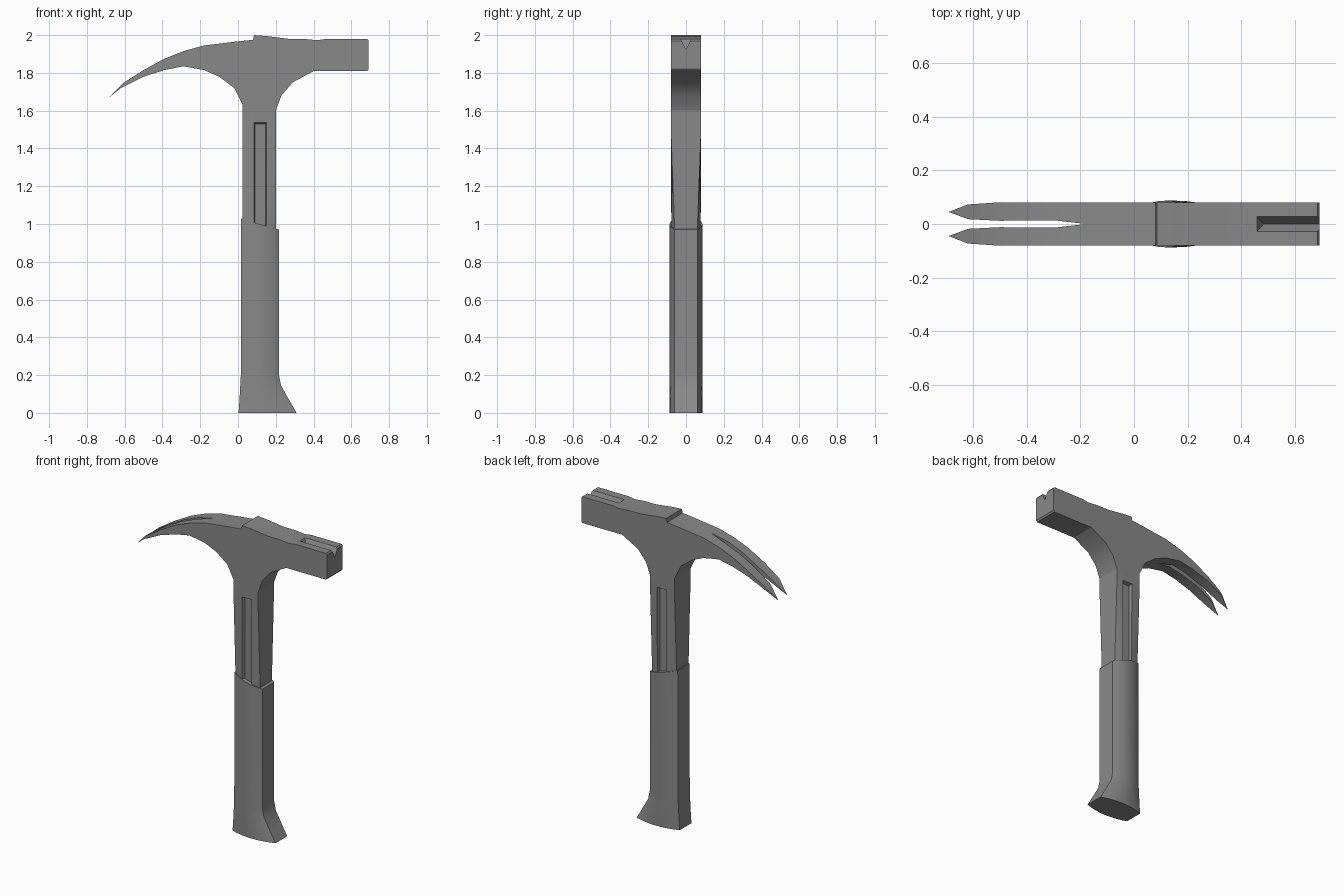
import bpy
import bmesh
import math

cube = bpy.data.objects.get("Cube")
if cube:
    bpy.data.objects.remove(cube)

steel = bpy.data.materials.new("grey_steel")
steel.use_nodes = True
GREY = (0.25, 0.25, 0.25, 1)
steel.diffuse_color = GREY
steel.node_tree.nodes["Principled BSDF"].inputs["Base Color"].default_value = GREY


def make(name, rings, cap=True):
    """Skin a list of equal-length closed rings into an object."""
    bm = bmesh.new()
    rows = [[bm.verts.new(p) for p in ring] for ring in rings]
    n = len(rows[0])
    for a, b in zip(rows, rows[1:]):
        for i in range(n):
            j = (i + 1) % n
            bm.faces.new((a[i], a[j], b[j], b[i]))
    if cap:
        bm.faces.new(rows[0])
        bm.faces.new(rows[-1])
    bmesh.ops.recalc_face_normals(bm, faces=bm.faces)
    mesh = bpy.data.meshes.new(name)
    bm.to_mesh(mesh)
    bm.free()
    mesh.materials.append(steel)
    obj = bpy.data.objects.new(name, mesh)
    bpy.context.collection.objects.link(obj)
    return obj


def activate(obj):
    bpy.ops.object.select_all(action='DESELECT')
    obj.select_set(True)
    bpy.context.view_layer.objects.active = obj


def cut(obj, cutter):
    mod = obj.modifiers.new("cut", 'BOOLEAN')
    mod.operation = 'DIFFERENCE'
    mod.solver = 'EXACT'
    mod.object = cutter
    activate(obj)
    bpy.ops.object.modifier_apply(modifier=mod.name)
    bpy.data.objects.remove(cutter)


def smooth(obj, degrees):
    activate(obj)
    bpy.ops.object.shade_smooth_by_angle(angle=math.radians(degrees))


def plan_prism(name, outline):
    return make(name, [[(x, y, z) for x, y in outline] for z in (1.5, 2.1)])


def lens(x0, x1, edge, middle, height, n=8):
    """Cross-section with flat ends and bowed front and back."""
    ring = []
    for side in (-1, 1):
        for i in range(n + 1):
            t = i / n if side < 0 else 1 - i / n
            y = edge + (middle - edge) * (1 - (2 * t - 1) ** 2)
            ring.append((x0 + (x1 - x0) * t, side * y, height(t)))
    return ring


# Head: side outline swept across its thickness
head_outline = [
    (0.025, 1.6), (0.025, 1.63), (-0.02, 1.72), (-0.1, 1.78), (-0.18, 1.815),
    (-0.29, 1.835), (-0.39, 1.815), (-0.5, 1.78), (-0.62, 1.72), (-0.69, 1.665),
    (-0.61, 1.745), (-0.5, 1.815), (-0.39, 1.875), (-0.29, 1.915), (-0.18, 1.945),
    (0.0, 1.967), (0.08, 1.975), (0.085, 2.0), (0.15, 1.995), (0.27, 1.98),
    (0.35, 1.98), (0.42, 1.973), (0.47, 1.98), (0.685, 1.98), (0.692, 1.97),
    (0.692, 1.82), (0.685, 1.81), (0.4, 1.81), (0.29, 1.75), (0.23, 1.68),
    (0.2, 1.6)]
head = make("hammer_head", [[(x, y, z) for x, z in head_outline] for y in (-0.08, 0.08)])

# Claw: central slit, then pointed outer tips
half_slit = [(-0.3, 0.014), (-0.5, 0.012), (-0.62, 0.018), (-0.7, 0.048)]
slit = [(-0.18, 0)] + half_slit + [(x, -y) for x, y in reversed(half_slit)]
cut(head, plan_prism("slit_cutter", slit))
for s in (-1, 1):
    tip = [(-0.5, 0.081), (-0.62, 0.073), (-0.7, 0.042), (-0.75, 0.042), (-0.75, 0.12), (-0.5, 0.12)]
    cut(head, plan_prism("tip_cutter", [(x, s * y) for x, y in tip]))

# Nail notch: V groove along the top of the striking end
notch = [[(x, -w, 1.99), (x - d, 0, 1.925), (x, w, 1.99)]
         for x, w, d in ((0.455, 0.033, -0.03), (0.75, 0.033, 0))]
cut(head, make("notch_cutter", notch))
smooth(head, 25)

# Neck: rectangular at the head, lens-shaped where it enters the grip
neck = make("neck", [lens(0.025, 0.2, e, 0.08, lambda t, z=z: z)
                     for z, e in ((0.9, 0.057), (1.0, 0.061), (1.5, 0.08), (1.6, 0.08))])
for s in (-1, 1):
    recess = [[(0.118 - w, s * y, 0.92), (0.118 + w, s * y, 0.92),
               (0.118 + w, s * y, top), (0.118 - w, s * y, top)]
              for w, y, top in ((0.036, 0.085, 1.54), (0.027, 0.06, 1.53))]
    cut(neck, make("recess_cutter", recess))
smooth(neck, 25)

# Grip: bowed faces, flared foot and slanted top
foot = [(0, 0.003, 0.31), (0.07, 0.008, 0.27), (0.145, 0.012, 0.228), (0.2, 0.015, 0.217)]
sections = [lens(a, b, 0.06, 0.087, lambda t, z=z: z) for z, a, b in foot]
sections.append(lens(0.017, 0.216, 0.06, 0.087, lambda t: 1.028 - 0.058 * t))
grip = make("grip", sections)
smooth(grip, 30)
